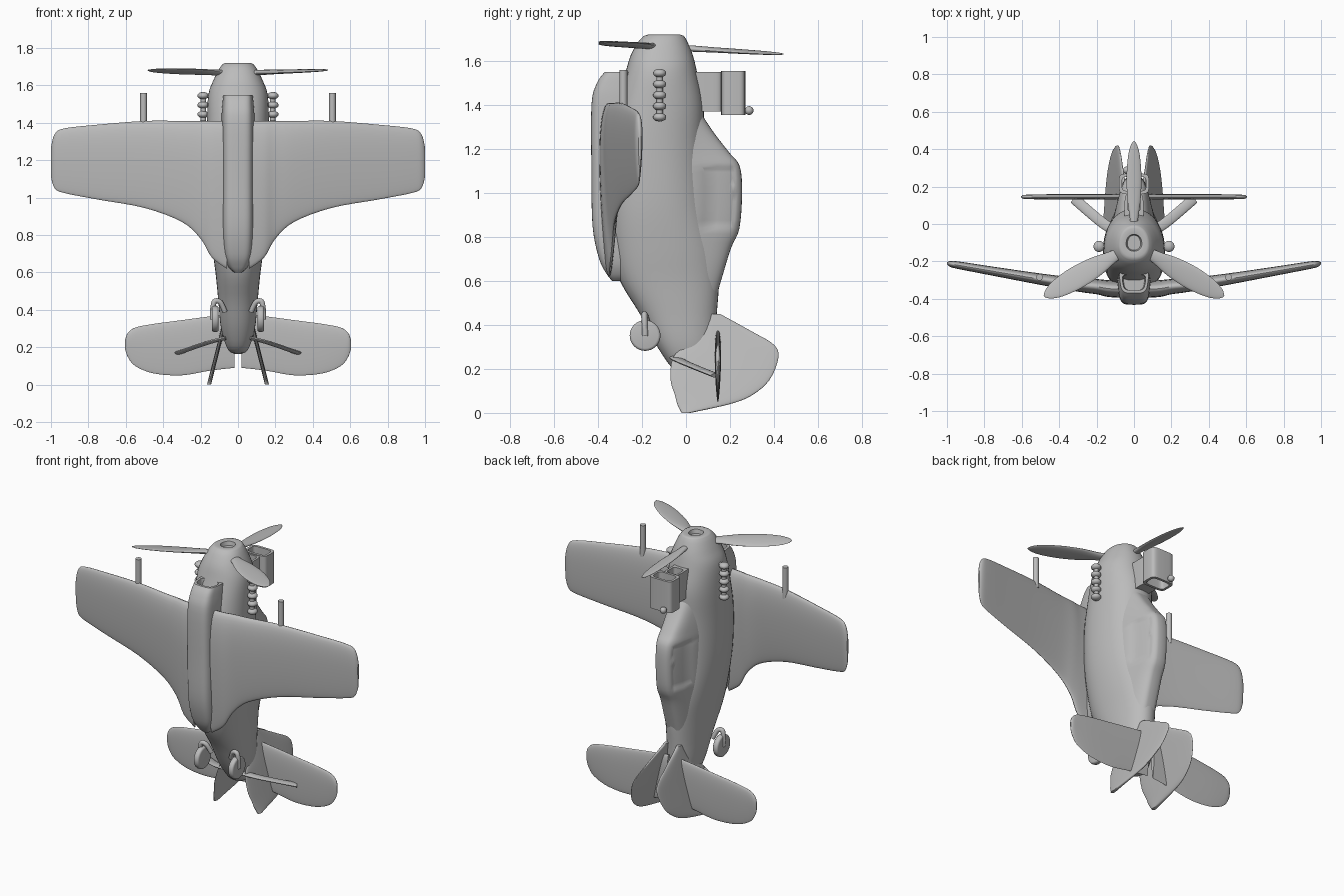
import bpy, bmesh
from math import cos, sin, pi, radians
from mathutils import Vector, Matrix

if "Cube" in bpy.data.objects:
    bpy.data.objects.remove(bpy.data.objects["Cube"])

GREY = (0.5, 0.5, 0.5, 1)
grey = bpy.data.materials.new("plain grey")
grey.use_nodes = True
grey.diffuse_color = GREY
grey.node_tree.nodes["Principled BSDF"].inputs["Base Color"].default_value = GREY


def finish(name, bm, mirror=False, angle=40):
    """Turn a bmesh into a smooth shaded object, optionally mirrored in x."""
    bmesh.ops.recalc_face_normals(bm, faces=bm.faces[:])
    mesh = bpy.data.meshes.new(name)
    bm.to_mesh(mesh)
    bm.free()
    mesh.materials.append(grey)
    ob = bpy.data.objects.new(name, mesh)
    bpy.context.collection.objects.link(ob)
    bpy.ops.object.select_all(action='DESELECT')
    ob.select_set(True)
    bpy.context.view_layer.objects.active = ob
    bpy.ops.object.shade_smooth_by_angle(angle=radians(angle))
    if mirror:
        ob.modifiers.new("Mirror", 'MIRROR')
    return ob


def oval(n=2, count=40):
    """Unit superellipse; a larger n is squarer."""
    def power(v):
        return (1 if v >= 0 else -1) * abs(v) ** (2 / n)
    return [(power(cos(2 * pi * i / count)), power(sin(2 * pi * i / count)))
            for i in range(count)]


def spline(keys, steps):
    """Catmull-Rom interpolation of tuples of numbers."""
    out = []
    for i in range(len(keys) - 1):
        a, b, c, d = (keys[max(0, min(len(keys) - 1, i + k))] for k in (-1, 0, 1, 2))
        for s in range(steps):
            t = s / steps
            out.append(tuple(q + t / 2 * (r - p + t * (2 * p - 5 * q + 4 * r - w + t * (3 * (q - r) + w - p)))
                             for p, q, r, w in zip(a, b, c, d)))
    return out + [keys[-1]]


def loft(keys, section, steps=4, end=(), closed=False):
    """Skin the sections made from interpolated keys, then straight end keys."""
    bm = bmesh.new()
    rings = [[bm.verts.new(p) for p in section(*k)] for k in spline(keys, steps) + list(end)]
    pairs = list(zip(rings, rings[1:]))
    if closed:
        pairs.append((rings[-1], rings[0]))
    else:
        bm.faces.new(rings[0])
        bm.faces.new(rings[-1])
    for a, b in pairs:
        for i in range(len(a)):
            j = (i + 1) % len(a)
            bm.faces.new((a[i], a[j], b[j], b[i]))
    return bm


def hull(n, taper):
    """Horizontal section from back to front, narrowing towards the top side."""
    def section(z, y0, y1, rx):
        return [(rx * c * (1 - taper * s), (y0 + y1) / 2 + (y1 - y0) / 2 * s, z)
                for c, s in oval(n)]
    return section


def aerofoil(x, z0, z1, y, t):
    """Wing section with a thick leading edge and a thin trailing edge."""
    return [(x, y + t / 2 * s * (0.75 + 0.3 * c), (z0 + z1) / 2 + (z1 - z0) / 2 * c)
            for c, s in oval(2.2)]


def rod(name, points, radius, mirror=True, flat=1.0):
    """Tube through points, optionally flattened in y."""
    def section(x, y, z, dx, dy, dz):
        q = Vector((dx, dy, dz)).to_track_quat('Z', 'Y')
        return [Vector((x, y, z)) + q @ Vector((radius * c, radius * s * flat, 0))
                for c, s in oval(2, 16)]
    path = [Vector(p) for p in spline(points, 5)]
    keys = []
    for i, p in enumerate(path):
        d = path[min(i + 1, len(path) - 1)] - path[max(i - 1, 0)]
        keys.append((*p, *d))
    return finish(name, loft(keys, section, steps=1), mirror)


# Fuselage with a hollow nose tip
finish("fuselage", loft([
    (.165, .02, .08, .02), (.19, -.05, .10, .055), (.30, -.13, .13, .09),
    (.45, -.21, .14, .105), (.60, -.30, .15, .12), (.75, -.34, .14, .14),
    (.95, -.36, .10, .16), (1.2, -.36, .08, .165), (1.4, -.32, .08, .165),
    (1.55, -.275, .05, .158), (1.63, -.25, .03, .13), (1.69, -.215, .005, .10),
    (1.715, -.19, -.01, .08)], hull(2.2, 0.08),
    end=[(1.72, -.175, -.025, .07), (1.715, -.145, -.055, .042), (1.69, -.14, -.06, .035)]))

# Canopy with sunken side windows
bm = loft([
    (.50, -.05, .13, .085), (.62, -.08, .165, .095), (.75, -.10, .205, .10),
    (.84, -.10, .243, .10), (1.0, -.10, .255, .10), (1.12, -.10, .245, .10),
    (1.18, -.10, .20, .10), (1.27, -.10, .13, .10), (1.36, -.10, .07, .10)], hull(4, 0.4))
bm.normal_update()
for side in (-1, 1):
    panes = [f for f in bm.faces
             if f.normal.x * side > 0.6 and .84 < f.calc_center_median().z < 1.12
             and .06 < f.calc_center_median().y < .22]
    if panes:
        bmesh.ops.inset_region(bm, faces=panes, thickness=0.012, depth=-0.006)
finish("canopy", bm)

# Belly air scoop with an open mouth
finish("belly_scoop", loft([
    (.60, -.335, -.28, .02), (.63, -.36, -.26, .05), (.70, -.395, -.26, .075),
    (.85, -.425, -.26, .085), (1.1, -.43, -.26, .085), (1.4, -.43, -.26, .085),
    (1.5, -.405, -.25, .08), (1.55, -.37, -.24, .075)], hull(4, -0.12),
    end=[(1.55, -.355, -.27, .06), (1.47, -.355, -.27, .055)]))

# Wings and tailplane
finish("wings", loft([
    (.06, .62, 1.41, -.35, .11), (.14, .68, 1.41, -.345, .11), (.20, .78, 1.41, -.335, .10),
    (.30, .87, 1.41, -.325, .09), (.50, .945, 1.41, -.295, .075), (.75, .99, 1.39, -.253, .06),
    (.93, 1.025, 1.37, -.222, .05), (.98, 1.05, 1.34, -.214, .04), (1.0, 1.11, 1.27, -.21, .015)],
    aerofoil), mirror=True)
finish("tailplane", loft([
    (.02, .09, .38, .145, .035), (.15, .075, .365, .145, .035), (.30, .05, .345, .145, .035),
    (.45, .06, .325, .145, .035), (.55, .10, .305, .145, .03), (.59, .15, .275, .145, .025),
    (.603, .19, .24, .145, .008)], aerofoil), mirror=True)


# Twin fins leaning apart towards the rear
def fin_section(z, y0, y1):
    return [(.155 - .25 * z + .011 * s, (y0 + y1) / 2 + (y1 - y0) / 2 * c, z) for c, s in oval(2.5)]


finish("fins", loft([
    (0, -.02, .02), (.04, -.04, .20), (.08, -.05, .30), (.15, -.07, .38), (.25, -.06, .42),
    (.31, 0, .40), (.37, .05, .30), (.45, .10, .155)], fin_section), mirror=True)

# Tailplane struts
rod("tail_struts", [(.06, -.05, .25), (.16, 0, .225), (.32, .135, .17)], .028, flat=0.35)


# Propeller blades
def blade_section(d, w, t):
    return [(w * c, d, t * s) for c, s in oval(2, 20)]


for k, width in enumerate((0.65, 1, 1)):
    bm = loft([(.06, .025, .014), (.14, .035, .014), (.24, .055, .011), (.36, .062, .009),
               (.47, .05, .007), (.53, .028, .005), (.555, .004, .002)], blade_section)
    bm.transform(Matrix.Translation((0, -.11, 1.665)) @ Matrix.Rotation(-0.06, 4, 'X')
                 @ Matrix.Rotation(k * 2 * pi / 3, 4, 'Z') @ Matrix.Rotation(0.15, 4, 'Y')
                 @ Matrix.Diagonal((width, 1, 1, 1)))
    finish("propeller_blade_%d" % (k + 1), bm)

# Wing guns
rod("wing_guns", [(.505, -.285, 1.36), (.505, -.285, 1.56)], .018)

# Exhaust stacks: a stem strung with beads, each with a short pipe
rod("exhaust_stems", [(.185, -.12, 1.33), (.185, -.12, 1.56)], .015)
bm = bmesh.new()
for i in range(5):
    place = Matrix.Translation((.187, -.12, 1.345 + .05 * i))
    bmesh.ops.create_uvsphere(bm, u_segments=16, v_segments=10, radius=.03,
                              matrix=place @ Matrix.Diagonal((1, 1, .65, 1)))
    bmesh.ops.create_cone(bm, cap_ends=True, segments=12, radius1=.013, radius2=.013, depth=.06,
                          matrix=place @ Matrix.Translation((-.03, 0, 0)) @ Matrix.Rotation(pi / 2, 4, 'Y'))
finish("exhaust_beads", bm, mirror=True)

# Open box on the cowling, its neck and its knob
finish("cowling_box", loft([
    (1.355, .16, .27, .08), (1.555, .16, .27, .08),
    (1.555, .176, .254, .064), (1.355, .176, .254, .064)], hull(5, 0), steps=1, closed=True))
finish("box_neck", loft([(1.37, .0, .165, .05), (1.55, .0, .165, .05)], hull(5, 0), steps=1,
                        end=[(1.55, .07, .15, .036), (1.50, .07, .15, .036)]))
rod("box_knob_stem", [(-.04, .25, 1.375), (-.04, .295, 1.375)], .012, mirror=False)
bm = bmesh.new()
bmesh.ops.create_uvsphere(bm, u_segments=16, v_segments=10, radius=.02,
                          matrix=Matrix.Translation((-.04, .287, 1.375)))
finish("box_knob", bm)

# Tail wheels on hooked arms
rod("wheel_arms", [(.07, -.17, .39), (.095, -.185, .44), (.125, -.19, .445), (.135, -.188, .40),
                   (.135, -.186, .35)], .014)
bm = bmesh.new()
bmesh.ops.create_cone(bm, cap_ends=True, segments=32, radius1=.07, radius2=.07, depth=.036,
                      matrix=Matrix.Translation((.122, -.186, .352)) @ Matrix.Rotation(pi / 2, 4, 'Y'))
rims = [e for e in bm.edges if any(len(f.verts) > 4 for f in e.link_faces)]
bmesh.ops.bevel(bm, geom=rims, offset=.012, segments=3, affect='EDGES', profile=0.5)
finish("tail_wheels", bm, mirror=True)
